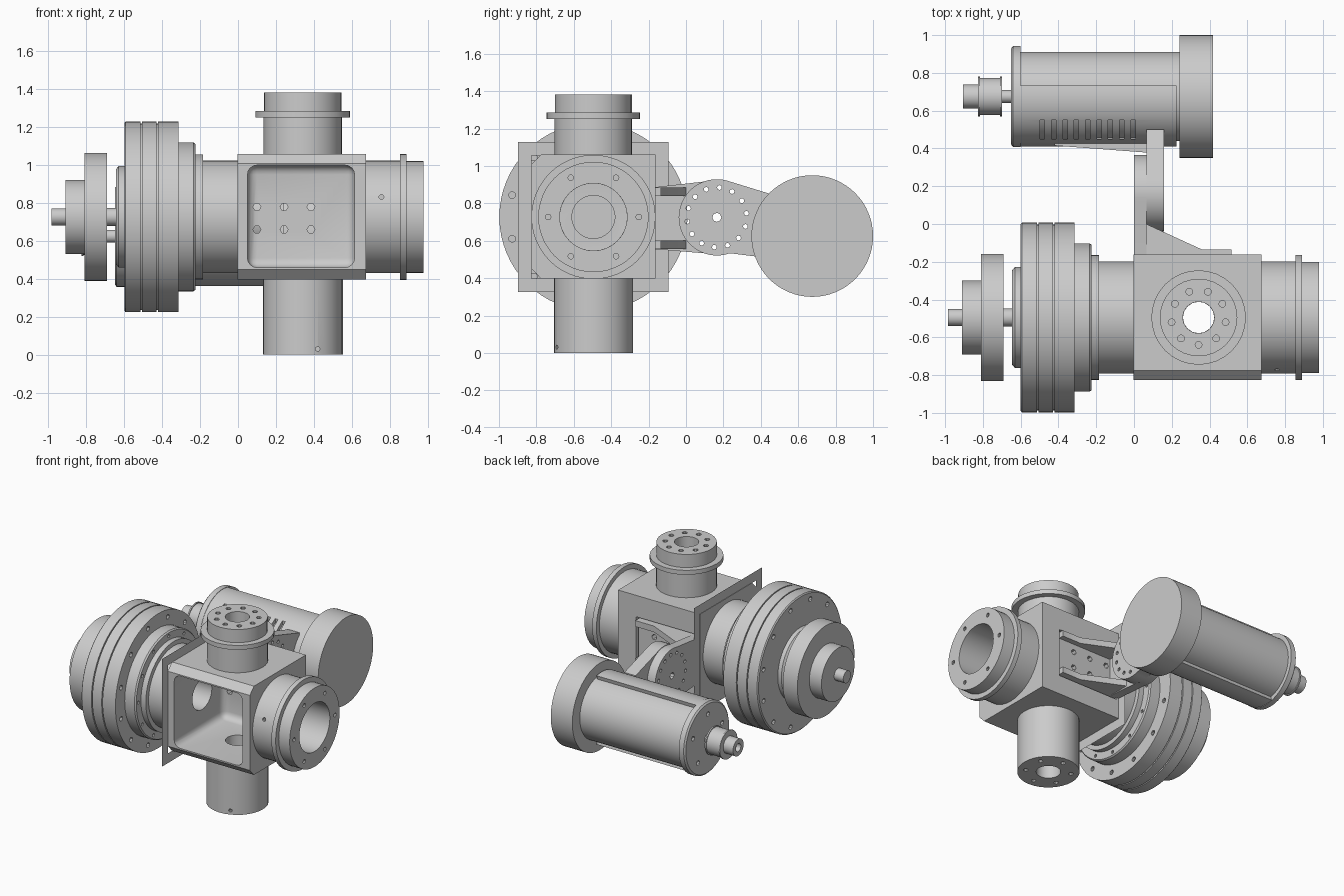
import bpy, bmesh
from math import cos, sin, pi, radians, atan2

if "Cube" in bpy.data.objects:
    bpy.data.objects.remove(bpy.data.objects["Cube"])

MY, MZ = -0.495, 0.727            # main horizontal axis
VX = 0.342                        # vertical tube axis (x)
CY, CZ = 0.675, 0.625             # motor axis
DY, DZ = 0.165, 0.725             # swivel joint axis


def mesh(name, verts, faces):
    me = bpy.data.meshes.new(name)
    bm = bmesh.new()
    vs = [bm.verts.new(v) for v in verts]
    for f in faces:
        bm.faces.new([vs[i] for i in f])
    bmesh.ops.remove_doubles(bm, verts=bm.verts, dist=1e-5)
    bmesh.ops.recalc_face_normals(bm, faces=bm.faces)
    bm.to_mesh(me)
    bm.free()
    ob = bpy.data.objects.new(name, me)
    bpy.context.collection.objects.link(ob)
    return ob


def place(axis, a, u, v):
    return {'x': (a, u, v), 'y': (u, a, v), 'z': (u, v, a)}[axis]


def lathe(name, prof, centre, axis='x', n=48, a0=0, a1=360, closed=False):
    """Revolve (position, radius) points; closed profiles make a ring."""
    full = a1 - a0 == 360
    rows = n if full else n + 1
    m = len(prof)
    verts = []
    for i in range(rows):
        t = radians(a0 + (a1 - a0) * i / n)
        verts += [place(axis, p, centre[0] + r * cos(t), centre[1] + r * sin(t)) for p, r in prof]
    faces = []
    for i in range(n):
        j = (i + 1) % rows
        for k in range(m if closed else m - 1):
            l = (k + 1) % m
            faces.append((i * m + k, i * m + l, j * m + l, j * m + k))
    if not full:
        faces += [tuple(range(m)), tuple((rows - 1) * m + k for k in range(m))]
    return mesh(name, verts, faces)


def rod(name, lo, hi, r, centre, axis='x', n=32):
    return lathe(name, [(lo, 0), (lo, r), (hi, r), (hi, 0)], centre, axis, n)


def prism(name, pts, lo, hi, axis):
    m = len(pts)
    verts = [place(axis, a, *p) for a in (lo, hi) for p in pts]
    faces = [tuple(range(m)), tuple(range(m, 2 * m))]
    faces += [(k, (k + 1) % m, m + (k + 1) % m, m + k) for k in range(m)]
    return mesh(name, verts, faces)


def box(name, x, y, z, bevel=0):
    ob = prism(name, [(x[0], y[0]), (x[1], y[0]), (x[1], y[1]), (x[0], y[1])], z[0], z[1], 'z')
    if bevel:
        bm = bmesh.new()
        bm.from_mesh(ob.data)
        bmesh.ops.bevel(bm, geom=bm.edges[:], offset=bevel, segments=4, profile=0.5, affect='EDGES')
        bm.to_mesh(ob.data)
        bm.free()
    return ob


def cut(ob, cutters):
    bpy.context.view_layer.objects.active = ob
    for c in cutters:
        c.hide_render = True
        mod = ob.modifiers.new('cut', 'BOOLEAN')
        mod.operation, mod.solver, mod.object = 'DIFFERENCE', 'EXACT', c
        bpy.ops.object.modifier_apply(modifier=mod.name)
        bpy.data.objects.remove(c)


def holes(count, ring, r, lo, hi, centre, axis='x', start=0, n=10):
    """Circle of hole cutters."""
    ts = [radians(start) + 2 * pi * i / count for i in range(count)]
    return [rod('cutter', lo, hi, r, (centre[0] + ring * cos(t), centre[1] + ring * sin(t)), axis, n) for t in ts]


def bolt_cutters():
    return [rod('cutter', -0.3, -0.1, 0.021, (x, z), 'y', 6) for x in (0.1, 0.243, 0.385) for z in (0.66, 0.78)]


M, V = (MY, MZ), (VX, MY)

# Hollow square body, chamfered at the front edges
body = prism('body_block', [(-0.825, 0.45), (-0.775, 0.397), (-0.162, 0.397), (-0.162, 1.06),
                            (-0.775, 1.06), (-0.825, 1.01)], -0.003, 0.675, 'x')
cut(body, [box('cutter', (0.05, 0.615), (-1.0, -0.24), (0.46, 1.0), 0.05),
           box('cutter', (0.02, 0.525), (-0.2, 0), (0.54, 0.9)),
           rod('cutter', -0.1, 0.2, 0.115, M), rod('cutter', 0.5, 0.8, 0.18, M),
           rod('cutter', 0.3, 1.2, 0.083, V, 'z', 16)] + bolt_cutters())

# Thin square guard sheet behind the block
o, i = 0.402, 0.33
sq = [(-1, -1), (1, -1), (1, 1), (-1, 1)]
mesh('guard_sheet', [(0.0, MY + s * a, MZ + s2 * a) for a in (o, i) for s, s2 in sq],
     [(k, (k + 1) % 4, 4 + (k + 1) % 4, 4 + k) for k in range(4)])

# Left flange stack with seams and neck tube
prof = [(-0.55, 0.115), (-0.55, 0.0), (-0.645, 0.0), (-0.645, 0.25), (-0.63, 0.268), (-0.6, 0.268), (-0.6, 0.495), (-0.593, 0.503)]
for s in (-0.51, -0.425):
    prof += [(s - 0.004, 0.503), (s - 0.004, 0.492), (s + 0.004, 0.492), (s + 0.004, 0.503)]
prof += [(-0.315, 0.503), (-0.315, 0.393), (-0.235, 0.393), (-0.225, 0.385), (-0.225, 0.33), (-0.185, 0.33),
         (-0.185, 0.297), (0.0, 0.297), (0.0, 0.115), (-0.55, 0.115)]
flange = lathe('left_flange', prof, M, n=64)
cut(flange, holes(12, 0.45, 0.018, -0.7, -0.57, M, start=15) + holes(12, 0.45, 0.018, -0.345, -0.2, M, start=15)
    + holes(12, 0.36, 0.012, -0.25, -0.2, M))

# Drive pulley and spindle
lathe('drive_pulley', [(-0.985, 0), (-0.985, 0.045), (-0.91, 0.045), (-0.91, 0.195), (-0.81, 0.195), (-0.81, 0.337),
                       (-0.69, 0.337), (-0.69, 0.047), (-0.64, 0.047), (-0.64, 0)], M, n=64)

# Right tube with collar and bore
right = lathe('right_tube', [(0.67, 0.18), (0.67, 0.297), (0.855, 0.297), (0.855, 0.332), (0.89, 0.332),
                             (0.89, 0.295), (0.98, 0.295), (0.98, 0.18)], M, n=48, closed=True)
cut(right, holes(6, 0.242, 0.015, 0.9, 1.1, M) + [rod('cutter', -1, -0.7, 0.013, (0.757, 0.832), 'y', 10)])

# Top and bottom tubes
top = lathe('top_tube', [(1.05, 0.083), (1.05, 0.207), (1.252, 0.207), (1.252, 0.25), (1.285, 0.25),
                         (1.285, 0.205), (1.383, 0.205), (1.383, 0.083)], V, 'z', 32, closed=True)
cut(top, holes(9, 0.145, 0.018, 1.3, 1.5, V, 'z', -90))
bottom = lathe('bottom_tube', [(0.0, 0.083), (0.0, 0.211), (0.41, 0.211), (0.41, 0.083)], V, 'z', 32, closed=True)
cut(bottom, holes(6, 0.155, 0.016, -0.1, 0.08, V, 'z', 30) + [rod('cutter', -0.8, -0.6, 0.012, (0.42, 0.03), 'y', 10)])

# Channel bracket on the rear face
base = box('bracket_base', (0.0, 0.515), (-0.2, -0.175), (0.556, 0.885))
cut(base, bolt_cutters())
for tag, z in (('lower', 0.556), ('upper', 0.84)):
    prism(f'bracket_{tag}_flange', [(0.0, -0.18), (0.515, -0.18), (0.515, -0.135), (0.36, -0.135),
                                    (0.065, 0.0), (0.0, 0.02)], z, z + 0.045, 'z')


# Two swivel discs: one on the bracket, one on the motor arm
def arc(r, a0, a1, n=28):
    return [(DY + r * cos(radians(a0 + (a1 - a0) * k / n)), DZ + r * sin(radians(a0 + (a1 - a0) * k / n)))
            for k in range(n + 1)]


D = (DY, DZ)
joint = prism('bracket_disc', arc(0.2, -105, 105) + [(-0.18, 0.885), (-0.18, 0.556)], 0.0, 0.066, 'x')
arm = prism('motor_arm', arc(0.204, 70, 290) + [(0.5, 0.50), (0.5, 0.835)], 0.066, 0.16, 'x')
for ob in (joint, arm):
    cut(ob, holes(14, 0.16, 0.013, -0.1, 0.3, D, start=8, n=8) + [rod('cutter', -0.1, 0.3, 0.024, D, n=8)])
prism('arm_rib', [(-0.42, 0.415), (0.07, 0.378), (0.07, 0.46), (-0.42, 0.45)], 0.55, 0.71, 'z')

# Motor body, end cap and front flange
C = (CY, CZ)
motor = lathe('motor_body', [(-0.65, 0), (-0.65, 0.255), (-0.64, 0.267), (-0.6, 0.267), (-0.6, 0.236), (0.24, 0.236),
                             (0.24, 0.325), (0.418, 0.325), (0.418, 0)], C, n=64)
cut(motor, holes(5, 0.18, 0.018, -0.7, -0.62, C, start=20))

# Wrap-around motor cover with cooling slots
cover = lathe('motor_cover', [(-0.602, 0.23), (-0.602, 0.264), (0.225, 0.264), (0.225, 0.23)], C,
              n=40, a0=77, a1=283, closed=True)
cut(cover, [box('cutter', (x - 0.012, x + 0.012), (0.45, 0.55), (0.7, 1.0)) for x in [-0.485 + 0.06 * k for k in range(9)]])

# Motor shaft and belt pulley
lathe('motor_pulley', [(-0.905, 0.03), (-0.905, 0.063), (-0.825, 0.063), (-0.825, 0.105), (-0.815, 0.105),
                       (-0.815, 0.098), (-0.71, 0.098), (-0.71, 0.105), (-0.7, 0.105), (-0.7, 0.034),
                       (-0.645, 0.034), (-0.645, 0.0), (-0.87, 0.0), (-0.87, 0.03), (-0.905, 0.03)], C, n=32)

bpy.ops.object.select_all(action='SELECT')
bpy.ops.object.shade_smooth_by_angle(angle=radians(30))
